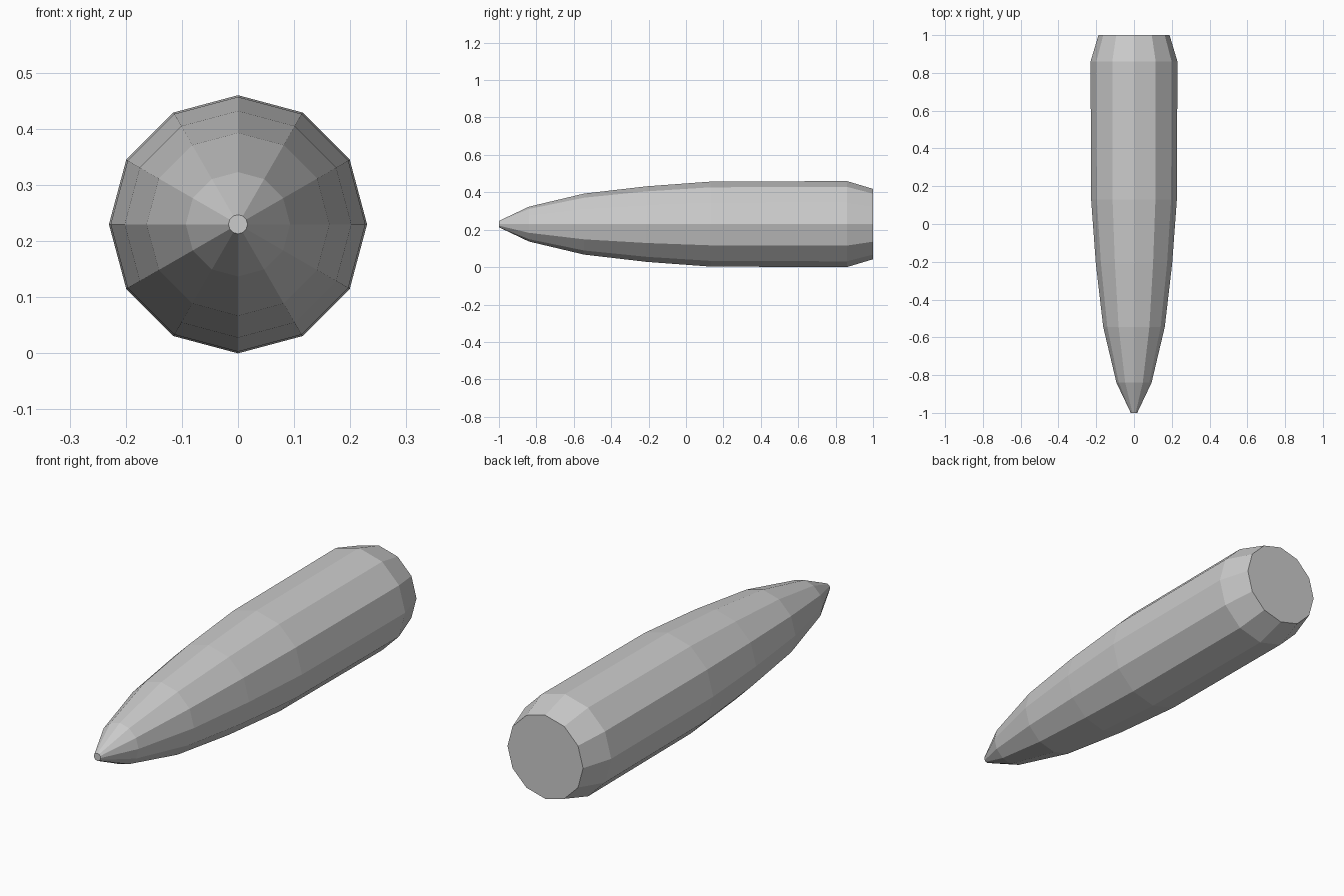
import bpy, bmesh
from math import sin, cos, tau

if "Cube" in bpy.data.objects:
    bpy.data.objects.remove(bpy.data.objects["Cube"])

SIDES = 12
AXIS_Z = 0.23

# Profile from pointed tip to tapered base: (y, radius)
profile = [(-1.0, 0.017), (-0.84, 0.093), (-0.545, 0.163), (-0.21, 0.202),
           (0.13, 0.227), (0.86, 0.23), (1.0, 0.188)]

bm = bmesh.new()

# One ring of vertices per profile point
rings = []
for y, r in profile:
    rings.append([bm.verts.new((r * sin(tau * i / SIDES), y,
                                AXIS_Z + r * cos(tau * i / SIDES)))
                  for i in range(SIDES)])

# Faceted walls between rings
for a, b in zip(rings, rings[1:]):
    for i in range(SIDES):
        j = (i + 1) % SIDES
        bm.faces.new((a[i], a[j], b[j], b[i]))

# Flat caps at tip and base
bm.faces.new(rings[0])
bm.faces.new(rings[-1])
bmesh.ops.recalc_face_normals(bm, faces=bm.faces[:])

mesh = bpy.data.meshes.new("bullet_body")
bm.to_mesh(mesh)
bm.free()
bpy.context.collection.objects.link(bpy.data.objects.new("bullet_body", mesh))
